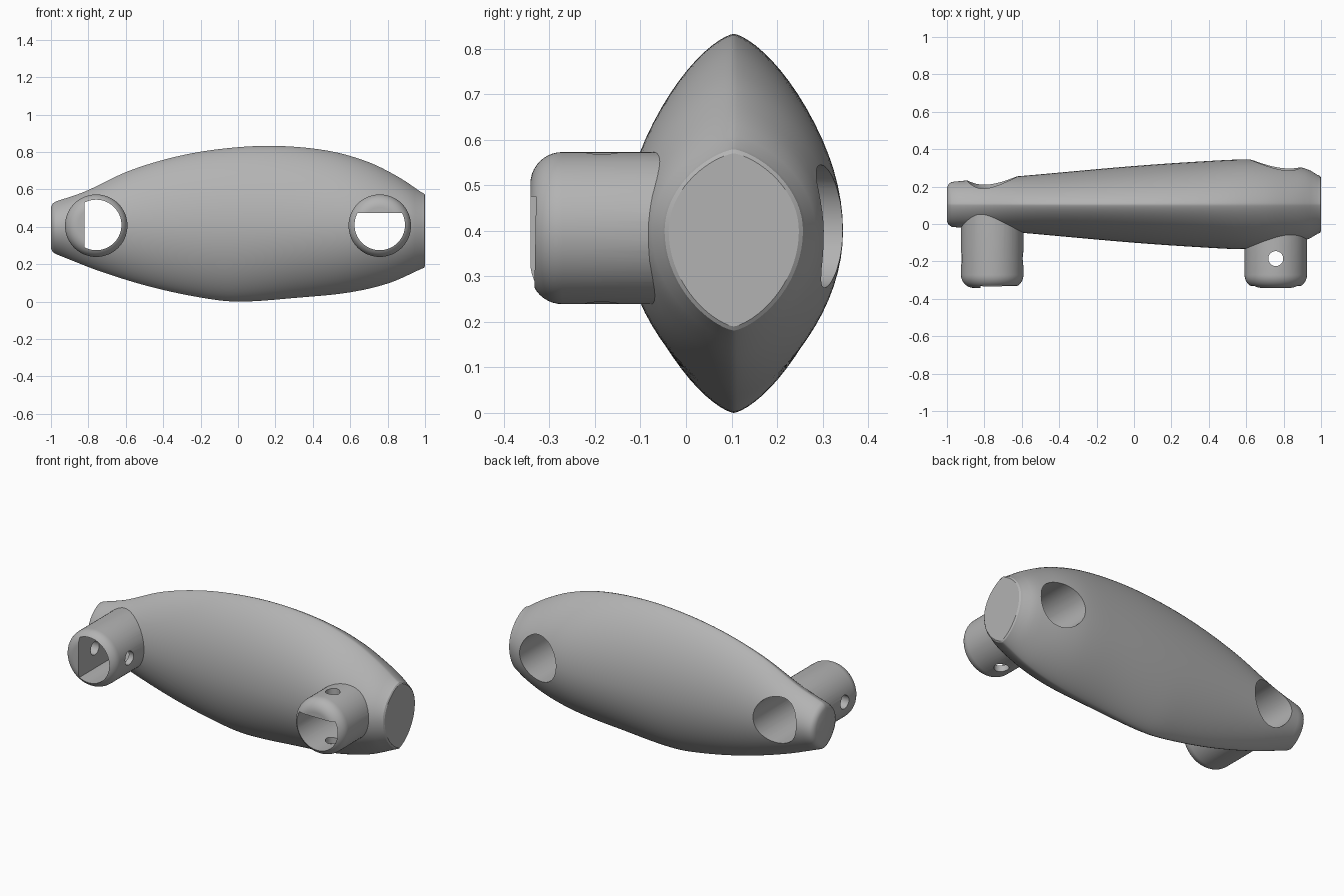
import bpy, bmesh, math
from mathutils import Matrix, Vector

if "Cube" in bpy.data.objects:
    bpy.data.objects.remove(bpy.data.objects["Cube"], do_unlink=True)

MID_Y, MID_Z = 0.105, 0.40
BORE_Z = 0.41
BOSS_X = 0.758

grey = bpy.data.materials.new("grey metal")
grey.use_nodes = True
grey.diffuse_color = (0.45, 0.45, 0.45, 1)
grey.node_tree.nodes["Principled BSDF"].inputs["Base Color"].default_value = (0.45, 0.45, 0.45, 1)


def finish(name, bm):
    bmesh.ops.recalc_face_normals(bm, faces=bm.faces)
    mesh = bpy.data.meshes.new(name)
    bm.to_mesh(mesh)
    bm.free()
    mesh.materials.append(grey)
    ob = bpy.data.objects.new(name, mesh)
    bpy.context.collection.objects.link(ob)
    return ob


def loft(name, rings):
    bm = bmesh.new()
    loops = [[bm.verts.new(p) for p in ring] for ring in rings]
    n = len(loops[0])
    for a, b in zip(loops, loops[1:]):
        for i in range(n):
            j = (i + 1) % n
            bm.faces.new((a[i], a[j], b[j], b[i]))
    bm.faces.new(loops[0])
    bm.faces.new(loops[-1])
    return finish(name, bm)


def rod(name, centre, axis, radius, length, sides=64):
    bm = bmesh.new()
    turn = Vector((0, 0, 1)).rotation_difference(Vector(axis)).to_matrix().to_4x4()
    bmesh.ops.create_cone(bm, cap_ends=True, segments=sides, radius1=radius, radius2=radius,
                          depth=length, matrix=Matrix.Translation(centre) @ turn)
    return finish(name, bm)


def box(name, low, high):
    bm = bmesh.new()
    low, high = Vector(low), Vector(high)
    size = high - low
    bmesh.ops.create_cube(bm, size=1, matrix=Matrix.Translation((low + high) / 2) @ Matrix.Diagonal((*size, 1)))
    return finish(name, bm)


def combine(target, tool, operation):
    mod = target.modifiers.new("combine", "BOOLEAN")
    mod.operation, mod.solver, mod.object = operation, "EXACT", tool
    bpy.context.view_layer.objects.active = target
    bpy.ops.object.modifier_apply(modifier=mod.name)
    bpy.data.objects.remove(tool, do_unlink=True)


def sample(curve, x):
    """Smooth interpolation through (x, value) points."""
    k = 0
    while k < len(curve) - 2 and x > curve[k + 1][0]:
        k += 1

    def slope(i):
        a, b = curve[max(i - 1, 0)], curve[min(i + 1, len(curve) - 1)]
        return (b[1] - a[1]) / (b[0] - a[0])
    (xa, va), (xb, vb) = curve[k], curve[k + 1]
    w = xb - xa
    t = (x - xa) / w
    return ((2*t**3 - 3*t**2 + 1) * va + (t**3 - 2*t**2 + t) * w * slope(k)
            + (3*t**2 - 2*t**3) * vb + (t**3 - t**2) * w * slope(k + 1))


# Handle body: pointed oval sections along x
top = [(-.975, .535), (-.82, .588), (-.58, .70), (-.31, .78), (-.04, .822), (.22, .832),
       (.49, .805), (.70, .745), (.86, .665), (.98, .585)]
bottom = [(-.975, .255), (-.74, .163), (-.47, .08), (-.2, .022), (0, 0), (.33, .022),
          (.6, .05), (.81, .1), (.98, .175)]
depth = [(-.975, .12), (-.87, .13), (-.6, .152), (0, .205), (.4, .232), (.6, .24),
         (.72, .231), (.85, .207), (.93, .187), (.98, .158)]


def section(x, shrink=0, at=None):
    up, down = sample(top, x) - MID_Z - shrink, MID_Z - sample(bottom, x) - shrink
    wide = sample(depth, x) - shrink
    ring = []
    for i in range(72):
        a = math.tau * i / 72
        h, c = math.sin(a), math.cos(a)
        y = math.copysign(abs(c) ** 1.4, c) * wide
        ring.append((x if at is None else at, MID_Y + y, MID_Z + h * (up if h > 0 else down)))
    return ring


count = 56
xs = [-.975 + 1.955 * i / count for i in range(count + 1)]
rings = [section(-.975, .03, -1), section(-.975, .01, -.99)]
rings += [section(x) for x in xs]
rings += [section(.98, .006, .994), section(.98, .015, 1)]
handle = loft("handle_body", rings)

# Round-ended bosses on the front
for side in (-1, 1):
    fillet, radius, tip = .07, .167, -.342
    profile = [(radius - fillet + fillet * math.sin(a), tip + fillet - fillet * math.cos(a))
               for a in (math.pi / 2 * i / 10 for i in range(11))] + [(radius, .1)]
    boss = loft("boss", [[(side * BOSS_X + r * math.cos(math.tau * i / 64), y,
                           BORE_Z - .004 + r * math.sin(math.tau * i / 64)) for i in range(64)]
                         for r, y in profile])
    combine(handle, boss, "UNION")

# Bores with a flat inside each boss, and cross pin holes
for side in (-1, 1):
    x = side * BOSS_X
    bore = rod("bore_cutter", (x, 0, BORE_Z), (0, 1, 0), .135, 1.2)
    if side < 0:
        flat = box("flat_cutter", (-1.1, -.8, 0), (-.82, -.05, 1))
        pin_axis = (1, 0, 0)
    else:
        flat = box("flat_cutter", (.4, -.8, .475), (1.1, -.05, 1))
        pin_axis = (0, 0, 1)
    combine(bore, flat, "DIFFERENCE")
    combine(handle, bore, "DIFFERENCE")
    combine(handle, rod("pin_cutter", (x, -.185, BORE_Z), pin_axis, .04, .5, 32), "DIFFERENCE")

bpy.ops.object.select_all(action="DESELECT")
handle.select_set(True)
bpy.context.view_layer.objects.active = handle
bpy.ops.object.shade_smooth_by_angle(angle=math.radians(32))
